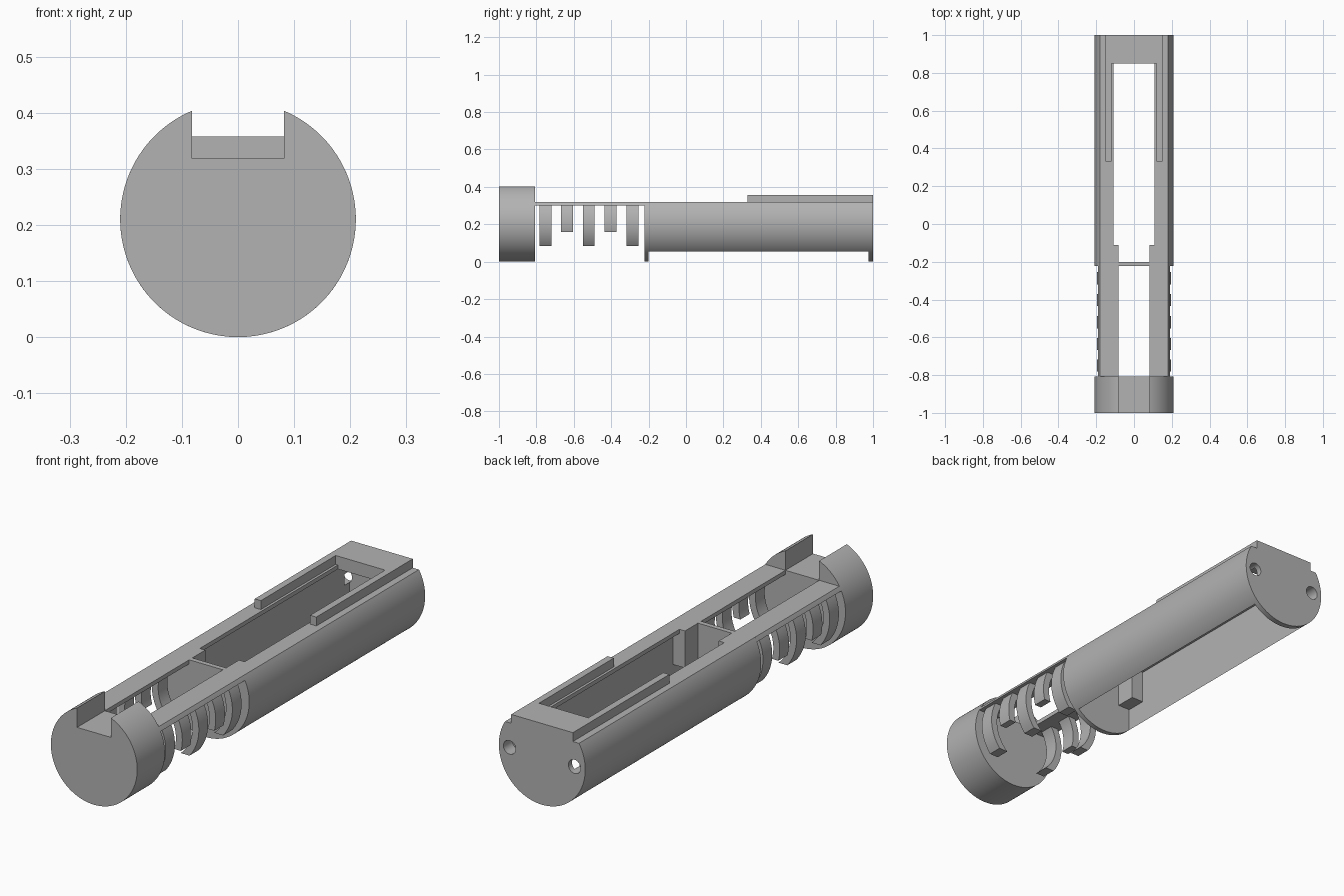
import bpy, bmesh, math

cube = bpy.data.objects.get("Cube")
if cube:
    bpy.data.objects.remove(cube, do_unlink=True)

R = 0.21          # outer radius, also height of the axis
DECK = 0.318      # flat top of the body
LIP = 0.30        # underside of the deck
POCKET = 0.141    # half width of the pocket
SLOT = 0.082      # half width of the narrow slots

grey = bpy.data.materials.new("plain grey")
grey.use_nodes = True
grey.diffuse_color = (0.45, 0.45, 0.45, 1)
grey.node_tree.nodes["Principled BSDF"].inputs["Base Color"].default_value = (0.45, 0.45, 0.45, 1)


def prism(name, outline, y0, y1):
    """Extrude an (x, z) outline along y."""
    bm = bmesh.new()
    face = bm.faces.new([bm.verts.new((x, y0, z)) for x, z in outline])
    out = bmesh.ops.extrude_face_region(bm, geom=[face])
    verts = [v for v in out["geom"] if isinstance(v, bmesh.types.BMVert)]
    bmesh.ops.translate(bm, verts=verts, vec=(0, y1 - y0, 0))
    bmesh.ops.recalc_face_normals(bm, faces=bm.faces)
    mesh = bpy.data.meshes.new(name)
    bm.to_mesh(mesh)
    bm.free()
    mesh.materials.append(grey)
    obj = bpy.data.objects.new(name, mesh)
    bpy.context.collection.objects.link(obj)
    return obj


def box(name, x0, x1, y0, y1, z0, z1):
    return prism(name, [(x0, z0), (x1, z0), (x1, z1), (x0, z1)], y0, y1)


def arc(radius, a0, a1, n, cx=0.0, cz=R):
    step = (a1 - a0) / n
    return [(cx + radius * math.cos(a0 + i * step), cz + radius * math.sin(a0 + i * step))
            for i in range(n + 1)]


def activate(obj):
    bpy.ops.object.select_all(action="DESELECT")
    obj.select_set(True)
    bpy.context.view_layer.objects.active = obj


def cut(obj, cutter):
    activate(obj)
    mod = obj.modifiers.new("cut", "BOOLEAN")
    mod.operation, mod.solver, mod.object = "DIFFERENCE", "EXACT", cutter
    bpy.ops.object.modifier_apply(modifier=mod.name)
    bpy.data.objects.remove(cutter, do_unlink=True)


def smooth(obj):
    activate(obj)
    bpy.ops.object.shade_smooth_by_angle(angle=math.radians(30))


# End cap: round bar with a slot open at the top
a = math.acos(SLOT / R)
cap_outline = arc(R, math.pi - a, 2 * math.pi + a, 110) + [(SLOT, DECK), (-SLOT, DECK)]
smooth(prism("end_cap", cap_outline, -1, -0.808))

# Main body: round bar with flat deck, pocket open below, window in the deck
a = math.asin((DECK - R) / R)
body = prism("main_body", arc(R, math.pi - a, 2 * math.pi + a, 100), -0.222, 1)
cut(body, box("pocket_cutter", -POCKET, POCKET, -0.2, 0.975, -0.1, LIP))
cut(body, box("window_cutter", -0.109, 0.109, -0.2, 0.85, 0.25, 0.5))
for s in (-1, 1):
    hole = arc(0.03, 0, 2 * math.pi, 32, s * 0.158)[:-1]
    cut(body, prism("hole_cutter", hole, 0.94, 1.1))
smooth(body)

# Raised block at the rear of the deck
box("rear_block", -0.15, 0.15, 0.85, 1, DECK, 0.357)

# Paired parts, mirrored left and right
lip_angle = math.asin((LIP - R) / R)
ribs = [(-0.75, 0.085), (-0.635, 0.16), (-0.52, 0.085), (-0.403, 0.16), (-0.287, 0.085)]
for s, side in ((-1, "right"), (1, "left")):
    def mirrored(pts):
        return [(s * x, z) for x, z in pts]

    box("deck_rail_" + side, *sorted((s * 0.12, s * 0.15)), 0.33, 0.85, DECK, 0.357)
    box("window_block_" + side, *sorted((s * SLOT, s * POCKET)), -0.2, -0.11, 0.155, DECK)

    # Side strip joining the cap to the body
    strip = arc(R, lip_angle, a, 4) + [(SLOT, DECK), (SLOT, LIP)]
    smooth(prism("side_strip_" + side, mirrored(strip), -0.808, -0.222))

    # Curved ribs hanging from the strip, alternately long and short
    outer, inner = 0.196, 0.165
    for i, (y, low) in enumerate(ribs):
        ends = [(math.asin((low - R) / r), math.asin((LIP - R) / r)) for r in (outer, inner)]
        rib = arc(outer, *ends[0], 20) + arc(inner, *ends[1], 20)[::-1]
        smooth(prism(f"rib_{side}_{i + 1}", mirrored(rib), y - 0.032, y + 0.032))
